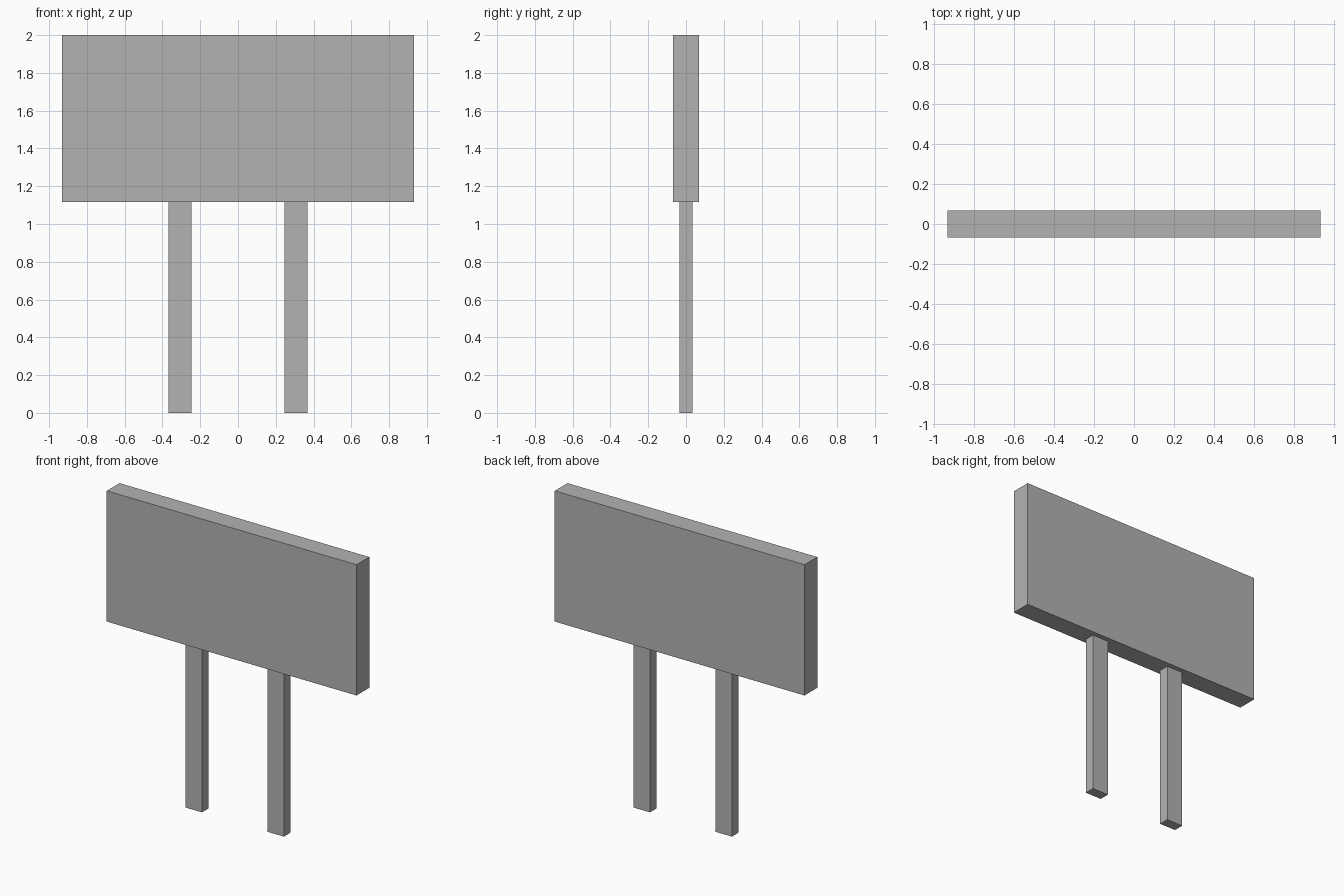
import bpy

cube = bpy.data.objects.get("Cube")
if cube:
    bpy.data.objects.remove(cube, do_unlink=True)

# Single plain grey material
GREY = (0.45, 0.45, 0.45, 1.0)
grey = bpy.data.materials.new("plain grey")
grey.use_nodes = True
grey.diffuse_color = GREY
grey.node_tree.nodes["Principled BSDF"].inputs["Base Color"].default_value = GREY


def box(name, x, width, depth, bottom, top):
    """Box centred on y = 0, standing between two heights."""
    bpy.ops.mesh.primitive_cube_add(size=1, location=(x, 0, (bottom + top) / 2))
    obj = bpy.context.object
    obj.name = name
    obj.scale = (width, depth, top - bottom)
    bpy.ops.object.transform_apply(location=False, rotation=False, scale=True)
    obj.data.materials.append(grey)
    return obj


BOARD_BOTTOM = 1.117

# Sign panel
box("sign_board", 0, 1.866, 0.136, BOARD_BOTTOM, 2.0)

# Pair of flat posts carrying the panel
for side, name in ((1, "left_post"), (-1, "right_post")):
    box(name, side * 0.306, 0.122, 0.07, 0, BOARD_BOTTOM)
